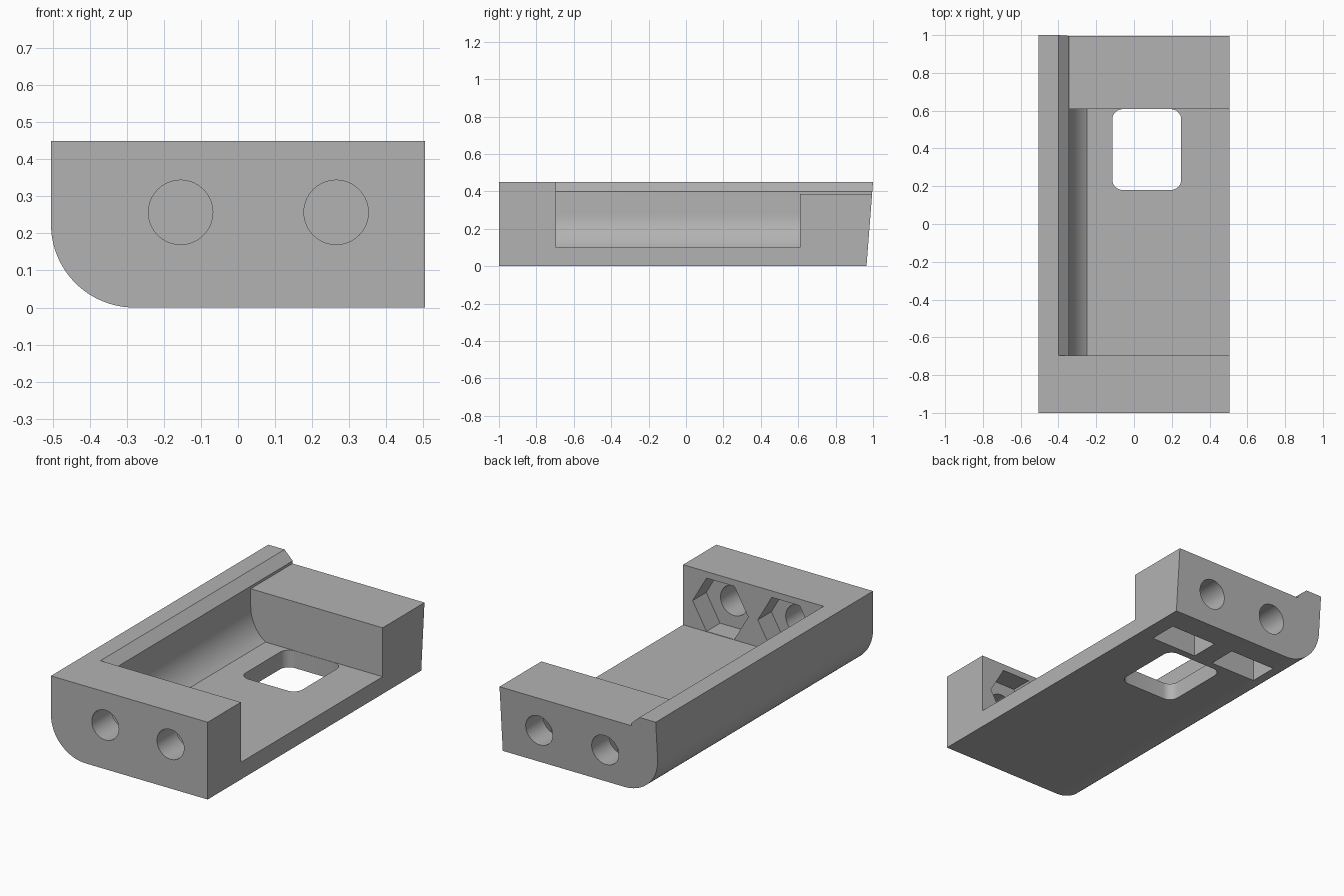
import bpy, bmesh, math

if "Cube" in bpy.data.objects:
    bpy.data.objects.remove(bpy.data.objects["Cube"])

grey = bpy.data.materials.new("plain_grey")
grey.diffuse_color = (0.45, 0.45, 0.45, 1)
grey.use_nodes = True
grey.node_tree.nodes["Principled BSDF"].inputs["Base Color"].default_value = grey.diffuse_color


def arc(cx, cz, r, a0, a1, n):
    """Points on an arc, angles in degrees."""
    return [(cx + r * math.cos(math.radians(a0 + (a1 - a0) * i / n)),
             cz + r * math.sin(math.radians(a0 + (a1 - a0) * i / n))) for i in range(n + 1)]


def prism(name, points, lo, hi, axis="y"):
    """Extrude a closed outline along y (points are x, z) or z (points are x, y)."""
    bm = bmesh.new()
    place = (lambda p, d: (p[0], d, p[1])) if axis == "y" else (lambda p, d: (p[0], p[1], d))
    a = [bm.verts.new(place(p, lo)) for p in points]
    b = [bm.verts.new(place(p, hi)) for p in points]
    bm.faces.new(a)
    bm.faces.new(b)
    n = len(points)
    for i in range(n):
        j = (i + 1) % n
        bm.faces.new((a[i], a[j], b[j], b[i]))
    bmesh.ops.recalc_face_normals(bm, faces=bm.faces[:])
    mesh = bpy.data.meshes.new(name)
    bm.to_mesh(mesh)
    bm.free()
    mesh.materials.append(grey)
    ob = bpy.data.objects.new(name, mesh)
    bpy.context.collection.objects.link(ob)
    return ob


# Tray body with one rounded lower edge and a leaning back face
outline = arc(-0.28, 0.225, 0.225, 180, 270, 24)
outline += [(0.505, 0), (0.505, 0.45), (-0.505, 0.45)]
body = prism("tray_body", outline, -1, 1)
for v in body.data.vertices:
    if v.co.y > 0:
        v.co.y = 1 - 0.035 * (1 - v.co.z / 0.45)


def cut(tool):
    """Subtract a helper solid from the body and discard it."""
    tool.hide_render = True
    mod = body.modifiers.new("cut", "BOOLEAN")
    mod.operation = "DIFFERENCE"
    mod.solver = "EXACT"
    mod.object = tool
    bpy.context.view_layer.objects.active = body
    bpy.ops.object.modifier_apply(modifier=mod.name)
    bpy.data.objects.remove(tool)


# Open cavity with chamfered lip and curved left wall
lip = [(0.7, 0.55), (-0.51, 0.55), (-0.40, 0.45), (-0.345, 0.40)]
wall = arc(-0.127, 0.28, 0.218, 180, 235.5, 14)
cut(prism("cavity", lip + wall + [(-0.25, 0.10), (0.7, 0.10)], -0.695, 0.61))

# Lowered top of the back block, leaving the lip running through
cut(prism("back_step", lip + [(-0.345, 0.385), (0.7, 0.385)], 0.55, 1.2))

# Rounded window through the floor
window = []
for cx, cy, a in ((0.195, 0.553, 0), (-0.06, 0.553, 90), (-0.06, 0.235, 180), (0.195, 0.235, 270)):
    window += arc(cx, cy, 0.055, a, a + 90, 8)
cut(prism("window", window, -0.1, 0.2, "z"))

# Front bolt holes with hexagonal nut pockets on the inner side
for x in (-0.155, 0.265):
    cut(prism("front_hole", arc(x, 0.257, 0.087, 0, 360, 40)[:-1], -1.1, -0.75))
    cut(prism("front_nut_pocket", arc(x, 0.257, 0.179, 0, 360, 6)[:-1], -0.82, -0.65))

# Back bolt holes ending in nut slots open to the underside
for x in (-0.165, 0.26):
    slot = [(x - 0.15, -0.1), (x + 0.15, -0.1), (x + 0.15, 0.275), (x, 0.36), (x - 0.15, 0.275)]
    cut(prism("back_nut_slot", slot, 0.65, 0.82))
    cut(prism("back_hole", arc(x, 0.19, 0.087, 0, 360, 40)[:-1], 0.74, 1.1))

# Smooth the curved walls, keep all edges sharp
body.select_set(True)
bpy.context.view_layer.objects.active = body
bpy.ops.object.shade_smooth_by_angle(angle=math.radians(25))
